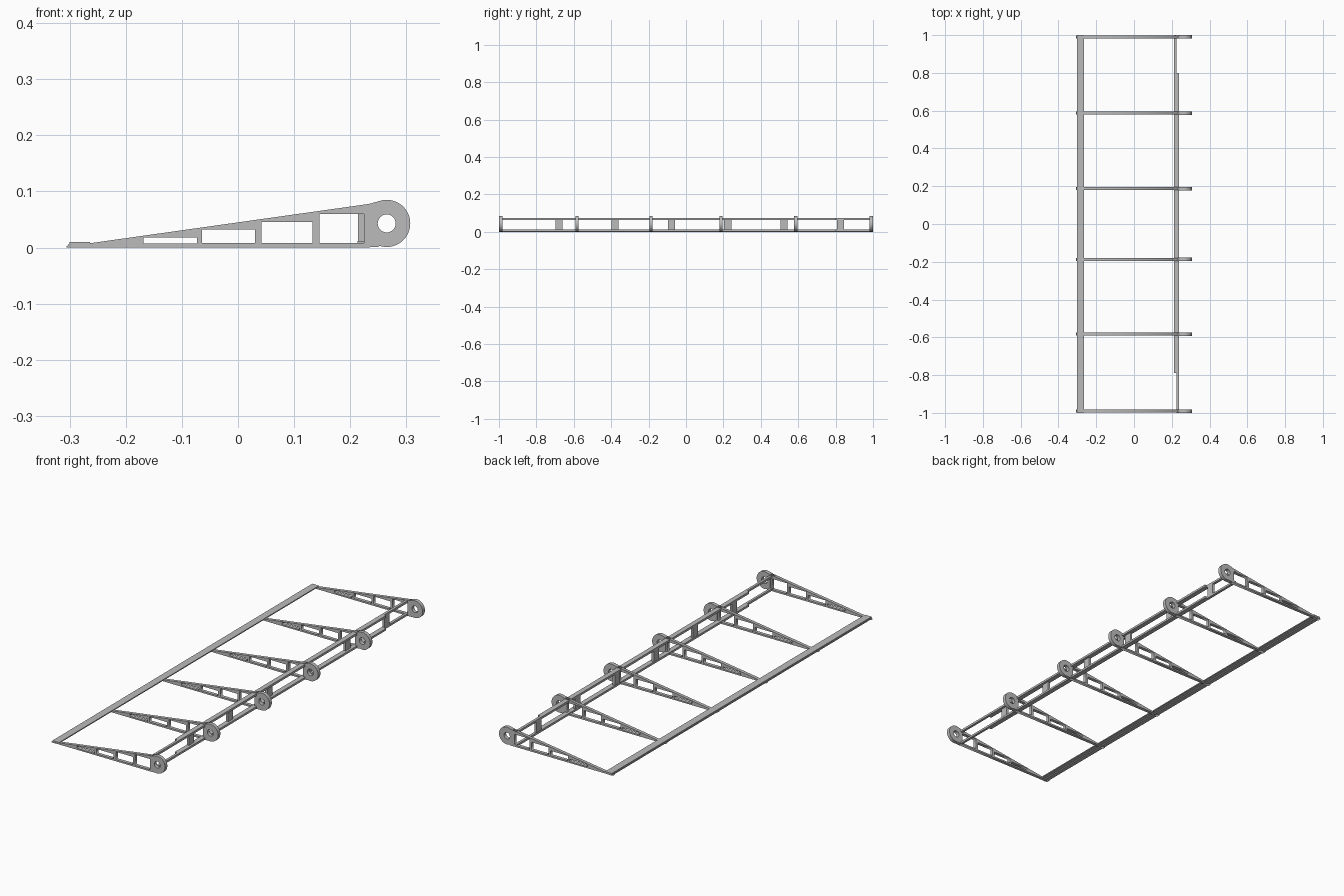
import bpy
import math

cube = bpy.data.objects.get("Cube")
if cube:
    bpy.data.objects.remove(cube)

grey = bpy.data.materials.new("plain grey")
grey.use_nodes = True
COLOR = (0.5, 0.5, 0.5, 1)
grey.diffuse_color = COLOR
grey.node_tree.nodes["Principled BSDF"].inputs["Base Color"].default_value = COLOR


def add(name, mesh, y=0):
    ob = bpy.data.objects.new(name, mesh)
    ob.location.y = y
    bpy.context.collection.objects.link(ob)
    return ob


def box(name, x0, x1, y0, y1, z0, z1):
    bpy.ops.mesh.primitive_cube_add(size=1, location=((x0 + x1) / 2, (y0 + y1) / 2, (z0 + z1) / 2))
    ob = bpy.context.object
    ob.name = name
    ob.scale = (x1 - x0, y1 - y0, z1 - z0)
    ob.data.materials.append(grey)


def rect(x0, x1, z0, z1):
    return [(x0, z0), (x1, z0), (x1, z1), (x0, z1)]


def arc(x, z, r, start, end, n):
    angles = [math.radians(start + (end - start) * i / n) for i in range(n + 1)]
    return [(x + r * math.cos(a), z + r * math.sin(a)) for a in angles]


def plate(name, loops, thickness):
    """Flat upright plate: the first loop is the outline, the rest are holes."""
    curve = bpy.data.curves.new(name, "CURVE")
    curve.dimensions = "2D"
    curve.fill_mode = "BOTH"
    curve.extrude = thickness / 2
    for loop in loops:
        spline = curve.splines.new("POLY")
        spline.points.add(len(loop) - 1)
        spline.use_cyclic_u = True
        for p, (x, z) in zip(spline.points, loop):
            p.co = (x, z, 0, 1)
    ob = add(name + "_curve", curve)
    mesh = bpy.data.meshes.new_from_object(ob.evaluated_get(bpy.context.evaluated_depsgraph_get()))
    bpy.data.objects.remove(ob)
    mesh.name = name
    mesh.materials.clear()
    mesh.materials.append(grey)
    for v in mesh.vertices:
        x, z, d = v.co
        v.co = (x, -d, z)
    return mesh


# Tapered rib with four windows
rib = plate("rib", [
    [(-0.306, 0), (0.235, 0), (0.235, 0.078), (-0.262, 0.008), (-0.306, 0.003)],
    rect(-0.168, -0.073, 0.007, 0.018),
    rect(-0.064, 0.03, 0.008, 0.032),
    rect(0.042, 0.133, 0.008, 0.046),
    rect(0.145, 0.225, 0.008, 0.06),
], 0.016)

# Hinge eye on the leading end of each rib
eye = plate("hinge_eye", [
    [(0.234, 0.001), (0.25, 0.001)] + arc(0.265, 0.043, 0.042, -108, 108, 40) + [(0.234, 0.078)],
    arc(0.265, 0.043, 0.016, 0, 350, 35),
], 0.018)

for i, y in enumerate((-0.991, -0.583, -0.187, 0.187, 0.587, 0.991)):
    add(f"rib_{i + 1}", rib, y)
    ob = add(f"hinge_eye_{i + 1}", eye, y)
    ob.select_set(True)

# Spar caps, each made of two staggered strips
for level, z0, z1 in (("lower", 0.002, 0.012), ("upper", 0.064, 0.0745)):
    box(f"{level}_spar_front_strip", 0.225, 0.237, -1, 0.8, z0, z1)
    box(f"{level}_spar_back_strip", 0.213, 0.226, -0.79, 1, z0, z1)

# Upright webs between the spar caps
for i in range(6):
    y = -0.68 + 0.301 * i
    box(f"spar_web_{i + 1}", 0.214, 0.226, y - 0.019, y + 0.019, 0.01, 0.067)

# Stepped trailing edge
box("trailing_edge_lower", -0.302, -0.282, -1, 1, 0, 0.006)
box("trailing_edge_upper", -0.3, -0.264, -1, 1, 0.005, 0.01)
